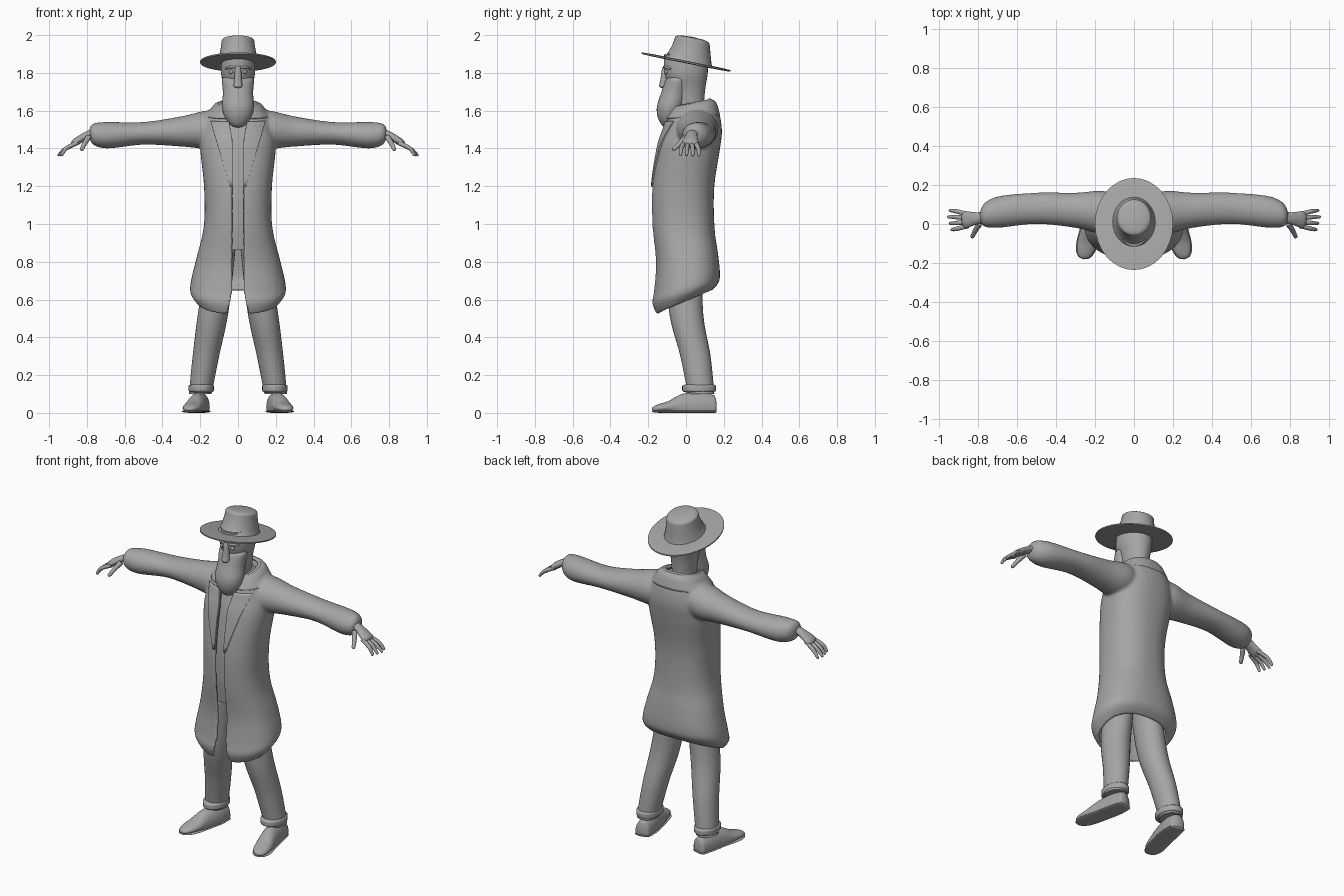
import bpy, bmesh, math
from mathutils import Vector

cube = bpy.data.objects.get("Cube")
if cube:
    bpy.data.objects.remove(cube, do_unlink=True)

X, Y, Z = Vector((1, 0, 0)), Vector((0, 1, 0)), Vector((0, 0, 1))
POWER = 0.85

grey = bpy.data.materials.new("mid_grey")
grey.use_nodes = True
grey.diffuse_color = (0.38, 0.38, 0.38, 1)
grey.node_tree.nodes["Principled BSDF"].inputs["Base Color"].default_value = grey.diffuse_color


def spline(rows, steps):
    """Catmull-Rom interpolation of rows of numbers."""
    out = []
    for i in range(len(rows) - 1):
        before, start, end = rows[max(i - 1, 0)], rows[i], rows[i + 1]
        after = rows[min(i + 2, len(rows) - 1)]
        for k in range(steps):
            t = k / steps
            out.append(tuple(
                b + t / 2 * (c - a + t * (2 * a - 5 * b + 4 * c - d + t * (3 * (b - c) + d - a)))
                for a, b, c, d in zip(before, start, end, after)))
    return out + [rows[-1]]


def skin(name, rings, closed, mirror=False, thickness=0):
    """Bridge rings of points into one smooth object."""
    bm = bmesh.new()
    loops = [[bm.verts.new(point) for point in ring] for ring in rings]
    count = len(loops[0])
    for lower, upper in zip(loops, loops[1:]):
        for i in range(count if closed else count - 1):
            j = (i + 1) % count
            bm.faces.new((lower[i], lower[j], upper[j], upper[i]))
    if closed:
        bm.faces.new(loops[0])
        bm.faces.new(loops[-1])
    bmesh.ops.recalc_face_normals(bm, faces=bm.faces)
    mesh = bpy.data.meshes.new(name)
    bm.to_mesh(mesh)
    bm.free()
    obj = bpy.data.objects.new(name, mesh)
    bpy.context.collection.objects.link(obj)
    mesh.materials.append(grey)
    bpy.ops.object.select_all(action='DESELECT')
    obj.select_set(True)
    bpy.context.view_layer.objects.active = obj
    bpy.ops.object.shade_smooth_by_angle(angle=math.radians(50))
    if thickness:
        solid = obj.modifiers.new("thickness", 'SOLIDIFY')
        solid.thickness, solid.offset = thickness, -1
    if mirror:
        obj.modifiers.new("mirror", 'MIRROR')
    return obj


def rounding(s, ends):
    """Scale that closes a tube in a quarter ellipse over a fraction of each end."""
    first, last = ends
    depth = 0
    if first and s < first:
        depth = 1 - s / first
    elif last and s > 1 - last:
        depth = 1 - (1 - s) / last
    return math.sqrt(max(1 - depth * depth, 0.005))


def tube(name, rows, side=X, axis=None, ends=(0, 0), floor=None, mirror=False):
    """Loft ellipses given as rows of x, y, z, half size along side, other half size."""
    rows = spline(rows, 10)
    rings, last = [], len(rows) - 1
    for i, (*centre, width, depth) in enumerate(rows):
        normal = axis or Vector(rows[min(i + 1, last)][:3]) - Vector(rows[max(i - 1, 0)][:3])
        normal = normal.normalized()
        u = (side - normal * side.dot(normal)).normalized()
        v = normal.cross(u)
        scale = rounding(i / last, ends)
        ring = []
        for k in range(32):
            angle = math.tau * k / 32
            point = Vector(centre) + scale * (u * width * math.cos(angle) + v * depth * math.sin(angle))
            if floor is not None:
                point.z = max(point.z, floor)
            ring.append(point)
        rings.append(ring)
    return skin(name, rings, True, mirror)


def central(name, rows, **options):
    """Upright tube on the middle plane, from rows of y, z, half width, half depth."""
    tube(name, [(0, *row) for row in rows], **options)


def arc(row, x_end=None, grow=0):
    """Cloth outline from the front opening round to its other edge, or to x_end."""
    z, half, front, back = row
    half, front, back = half + grow, front - grow, back + grow
    gap = 0.03 + 0.2 * max(0, 0.65 - z, z - 1.45)
    rise = 0.3 * max(0, 0.93 - z, z - 1.5)
    start = math.asin((gap / half) ** (1 / POWER))
    end = math.asin((x_end / half) ** (1 / POWER)) if x_end else math.tau - start
    points = []
    for k in range(57):
        angle = start + (end - start) * k / 56
        s, c = math.sin(angle), math.cos(angle)
        along = 0.5 - 0.5 * math.copysign(abs(c) ** POWER, c)
        points.append((half * math.copysign(abs(s) ** POWER, s),
                       front + (back - front) * along, z + rise * along))
    return points


# Coat, open at the front: height, half width, front, back
coat_rows = spline([
    (.52, .21, -.16, .13), (.58, .25, -.18, .17), (.65, .25, -.17, .18), (.8, .22, -.16, .17),
    (1, .18, -.18, .15), (1.2, .18, -.18, .15), (1.4, .2, -.15, .18), (1.5, .19, -.12, .19),
    (1.58, .16, -.09, .17), (1.63, .09, -.05, .13)], 6)
coat = skin("coat", [arc(row) for row in coat_rows], False, thickness=.02)

# Sleeves, melted into the coat
sleeves = tube("sleeves", [
    (.08, .06, 1.51, .09, .09), (.17, .06, 1.5, .11, .1), (.3, .07, 1.49, .09, .08),
    (.5, .08, 1.48, .08, .06), (.7, .06, 1.47, .08, .07), (.79, .04, 1.48, .05, .05)],
    side=Y, axis=X, ends=(0, .1), mirror=True)
coat.select_set(True)
bpy.context.view_layer.objects.active = coat
bpy.ops.object.convert(target='MESH')
bpy.ops.object.join()
remesh = coat.modifiers.new("one_cloth", 'REMESH')
remesh.mode, remesh.voxel_size, remesh.use_smooth_shade = 'VOXEL', .008, True
soften = coat.modifiers.new("soften", 'SMOOTH')
soften.factor, soften.iterations = .5, 8

# Lapels follow the coat front and widen upward to the notch
skin("lapels", [arc(row, .04 + .3 * (row[0] - 1.19), .007)
                for row in coat_rows if 1.19 < row[0] < 1.55], False, mirror=True, thickness=.012)

# Turned-down collar
collar = spline([(1.56, .17, -.11, .18), (1.61, .13, -.08, .16), (1.62, .1, -.06, .13),
                 (1.58, .09, -.05, .11)], 4)
skin("collar", [arc(row) for row in collar], False, thickness=.01)

# Waistcoat fills the coat above the crotch
central("waistcoat", [((front + back) / 2, z, half * .8, (back - front) / 2 - .03)
                      for z, half, front, back in coat_rows[::2] if z > .82], axis=Z)

# Hands: palm, four spread fingers and thumb
tube("palms", [(.74, .04, 1.49, .03, .02), (.8, .03, 1.47, .03, .02), (.88, .02, 1.42, .05, .02)],
     side=Y, ends=(0, .2), mirror=True)
for i, label in enumerate(("index", "middle", "ring", "little")):
    spread = i - 1.5
    reach = .955 - .01 * abs(spread - .5)
    tube(label + "_fingers", [(.85, .02 + .02 * spread, 1.43, .012, .012),
                              (.91, .02 + .03 * spread, 1.4, .011, .011),
                              (reach, .02 + .033 * spread, 1.36, .007, .007)],
         side=Y, ends=(0, .1), mirror=True)
tube("thumbs", [(.79, 0, 1.46, .015, .015), (.81, -.03, 1.43, .013, .013), (.83, -.07, 1.39, .01, .01)],
     ends=(0, .15), mirror=True)

# Trousers and turn-ups
tube("trouser_legs", [(.08, -.01, .9, .07, .1), (.13, 0, .54, .08, .09), (.17, .05, .3, .07, .08),
                      (.2, .08, .1, .06, .07)], axis=Z, mirror=True)
tube("trouser_cuffs", [(.195, .07, z, .067, .09) for z in (.105, .155)],
     axis=Z, ends=(.3, .3), mirror=True)

# Shoes with flat soles, toes turned outward
toe_direction = Vector((.2, -1, 0))
shoe = [(.19, .16, .03, .04, .06), (.2, .08, .03, .05, .08), (.22, -.02, .03, .05, .07),
        (.24, -.1, .03, .05, .03), (.26, -.18, .02, .04, .02)]
tube("shoes", shoe, axis=toe_direction, ends=(.06, .2), floor=.005, mirror=True)
tube("soles", [(x, y, .008, width * 1.1, .008) for x, y, z, width, height in shoe],
     axis=toe_direction, ends=(.06, .2), floor=0, mirror=True)

# Head and face
central("head", [(.02, 1.55, .06, .07), (.01, 1.7, .07, .09), (0, 1.8, .09, .115), (0, 1.9, .085, .115)],
        axis=Z)
central("nose", [(-.11, 1.84, .015, .015), (-.115, 1.77, .02, .02), (-.125, 1.72, .025, .02)],
        axis=Z, ends=(.2, .2))
tube("eyes", [(.036, y, 1.805, .011, .011) for y in (-.115, -.09)],
     axis=Y, ends=(.5, .5), mirror=True)
tube("eyebrows", [(.01, -.112, 1.83, .006, .008), (.04, -.105, 1.83, .007, .01),
                  (.07, -.08, 1.82, .005, .005)], side=Z, ends=(.1, .2), mirror=True)

# Long beard
central("beard", [(-.04, 1.79, .09, .06), (-.06, 1.7, .08, .07), (-.085, 1.61, .083, .07),
                  (-.1, 1.51, .05, .04)], axis=Z, ends=(.15, .25))

# Wide-brimmed hat, tipped back
hat_axis = Vector((0, .2, 1))
central("hat_brim", [(0, z, .2, .24) for z in (1.85, 1.865)], axis=hat_axis, ends=(.3, .3))
central("hat_crown", [(.01, 1.86, .11, .13), (.02, 1.89, .1, .115), (.03, 1.94, .09, .1),
                      (.035, 1.99, .085, .09)], axis=hat_axis, ends=(0, .15))
